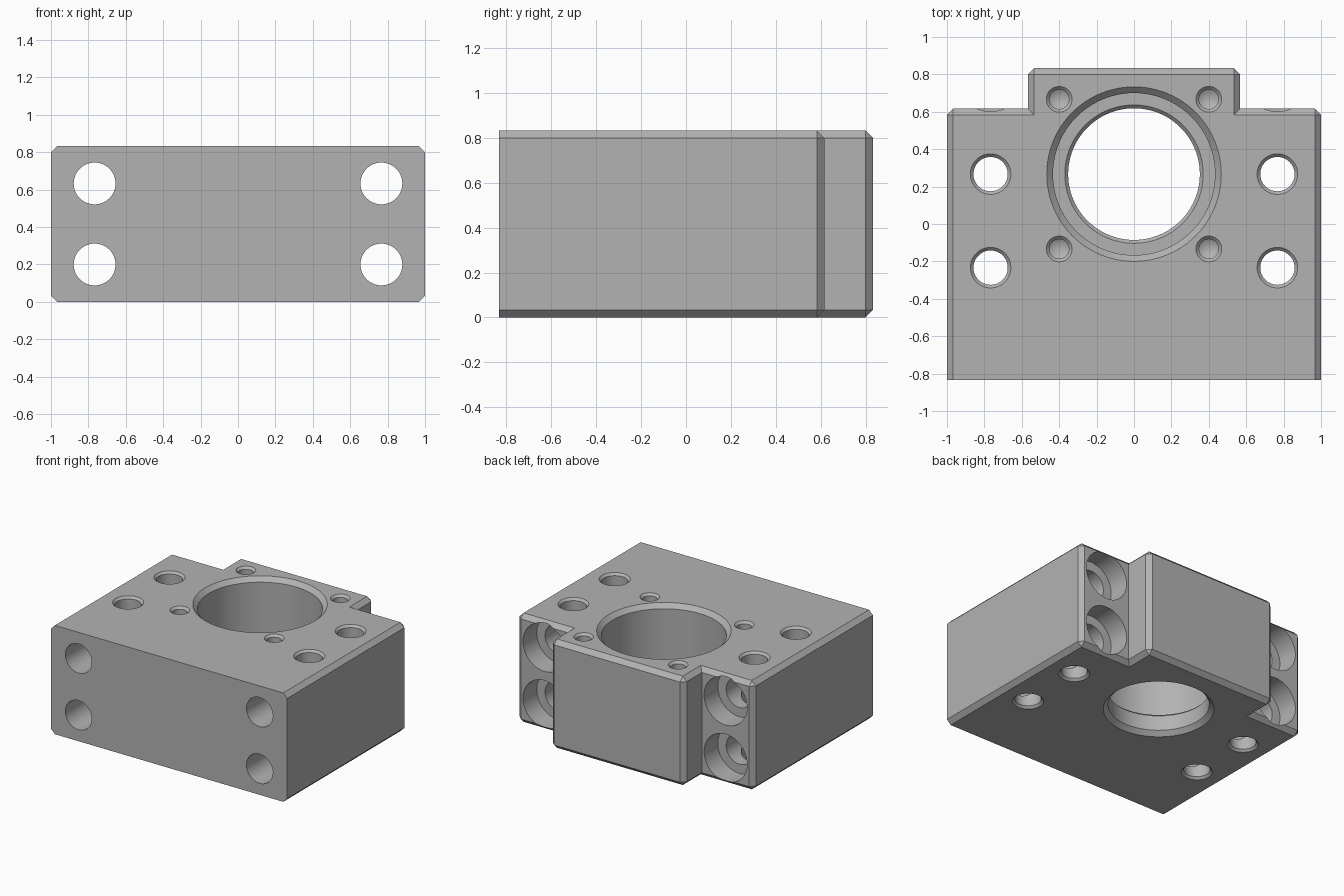
import bpy, bmesh, math
from mathutils import Matrix, Vector

cube = bpy.data.objects.get("Cube")
if cube:
    bpy.data.objects.remove(cube, do_unlink=True)

# Main dimensions
HALF_W, FRONT, BACK, HEIGHT = 1.0, -0.8333, 0.8333, 0.8333
SHOULDER, BOSS = 0.6167, 0.5667      # step in the back wall
C = 0.0333                           # edge chamfer
BORE_Y, BOLT_X = 0.2667, 0.7667

steel = bpy.data.materials.new("steel grey")
steel.use_nodes = True
grey = (0.45, 0.45, 0.45, 1)
steel.diffuse_color = grey
steel.node_tree.nodes["Principled BSDF"].inputs["Base Color"].default_value = grey


def finish(name, bm):
    bmesh.ops.remove_doubles(bm, verts=bm.verts, dist=1e-5)
    bmesh.ops.recalc_face_normals(bm, faces=bm.faces)
    mesh = bpy.data.meshes.new(name)
    bm.to_mesh(mesh)
    bm.free()
    mesh.materials.append(steel)
    obj = bpy.data.objects.new(name, mesh)
    bpy.context.collection.objects.link(obj)
    return obj


def outline(d):
    """Plan of the block inset by d on every wall except the front."""
    right = [(HALF_W - d, FRONT),
             (HALF_W - d, SHOULDER - C), (HALF_W - C, SHOULDER - d),
             (BOSS - d, SHOULDER - d),
             (BOSS - d, BACK - C), (BOSS - C, BACK - d)]
    return right + [(-x, y) for x, y in reversed(right)]


def make_block():
    bm = bmesh.new()
    levels = [(0, C), (C, 0), (HEIGHT - C, 0), (HEIGHT, C)]
    rings = [[bm.verts.new((x, y, z)) for x, y in outline(d)] for z, d in levels]
    for low, high in zip(rings, rings[1:]):
        n = len(low)
        for i in range(n):
            j = (i + 1) % n
            bm.faces.new((low[i], low[j], high[j], high[i]))
    bm.faces.new(rings[0][::-1])
    bm.faces.new(rings[-1])
    bmesh.ops.dissolve_degenerate(bm, dist=1e-5, edges=bm.edges)
    return finish("bearing_block", bm)


def drill(block, profile, origin, axis, segments=64):
    """Cut a turned shape; profile holds (radius, distance along axis)."""
    bm = bmesh.new()
    rings = []
    for r, h in profile:
        if r == 0:
            rings.append([bm.verts.new((0, 0, h))] * segments)
        else:
            rings.append([bm.verts.new((r * math.cos(a), r * math.sin(a), h))
                          for a in (2 * math.pi * i / segments for i in range(segments))])
    for a, b in zip(rings, rings[1:]):
        for i in range(segments):
            j = (i + 1) % segments
            bm.faces.new(list(dict.fromkeys((a[i], a[j], b[j], b[i]))))
    for ring in (rings[0], rings[-1]):
        if ring[0] is not ring[1]:
            bm.faces.new(ring)
    turn = Vector((0, 0, 1)).rotation_difference(Vector(axis)).to_matrix().to_4x4()
    bm.transform(Matrix.Translation(origin) @ turn)
    cutter = finish("drill_cutter", bm)
    cutter.hide_render = True
    mod = block.modifiers.new("hole", 'BOOLEAN')
    mod.operation, mod.solver, mod.object = 'DIFFERENCE', 'EXACT', cutter
    bpy.context.view_layer.objects.active = block
    bpy.ops.object.modifier_apply(modifier=mod.name)
    bpy.data.objects.remove(cutter, do_unlink=True)


block = make_block()
E = 0.02                              # overshoot past the surface

# Stepped bearing bore, with chamfers at both mouths and at the lip
lip = 0.1667
drill(block, [(0.352 + C + E, -E), (0.352, C), (0.352, lip - 0.018), (0.37, lip),
              (0.4333, lip), (0.4333, HEIGHT - C), (0.4333 + C + E, HEIGHT + E)],
      (0, BORE_Y, 0), (0, 0, 1), 96)

# Vertical bolt holes, chamfered top and bottom
r, c = 0.0917, 0.0167
for x in (-BOLT_X, BOLT_X):
    for y in (BORE_Y, BORE_Y - 0.5):
        drill(block, [(r + c + E, -E), (r, c), (r, HEIGHT - c), (r + c + E, HEIGHT + E)],
              (x, y, 0), (0, 0, 1))

# Horizontal bolt holes, counterbored from the back shoulders
length = SHOULDER - FRONT
for x in (-BOLT_X, BOLT_X):
    for z in (0.2, 0.6333):
        drill(block, [(0.1117, -E), (0.1117, length - 0.1667),
                      (0.182, length - 0.1667), (0.182, length + E)],
              (x, FRONT, z), (0, 1, 0))

# Blind cover screw holes with a drill point
for x in (-0.4, 0.4):
    for y in (BORE_Y - 0.4, BORE_Y + 0.4):
        drill(block, [(0, -0.3), (0.052, -0.27), (0.052, -0.017), (0.069 + E, E)],
              (x, y, HEIGHT), (0, 0, 1), 48)

bpy.ops.object.select_all(action='DESELECT')
block.select_set(True)
bpy.context.view_layer.objects.active = block
bpy.ops.object.shade_smooth_by_angle(angle=math.radians(25))
